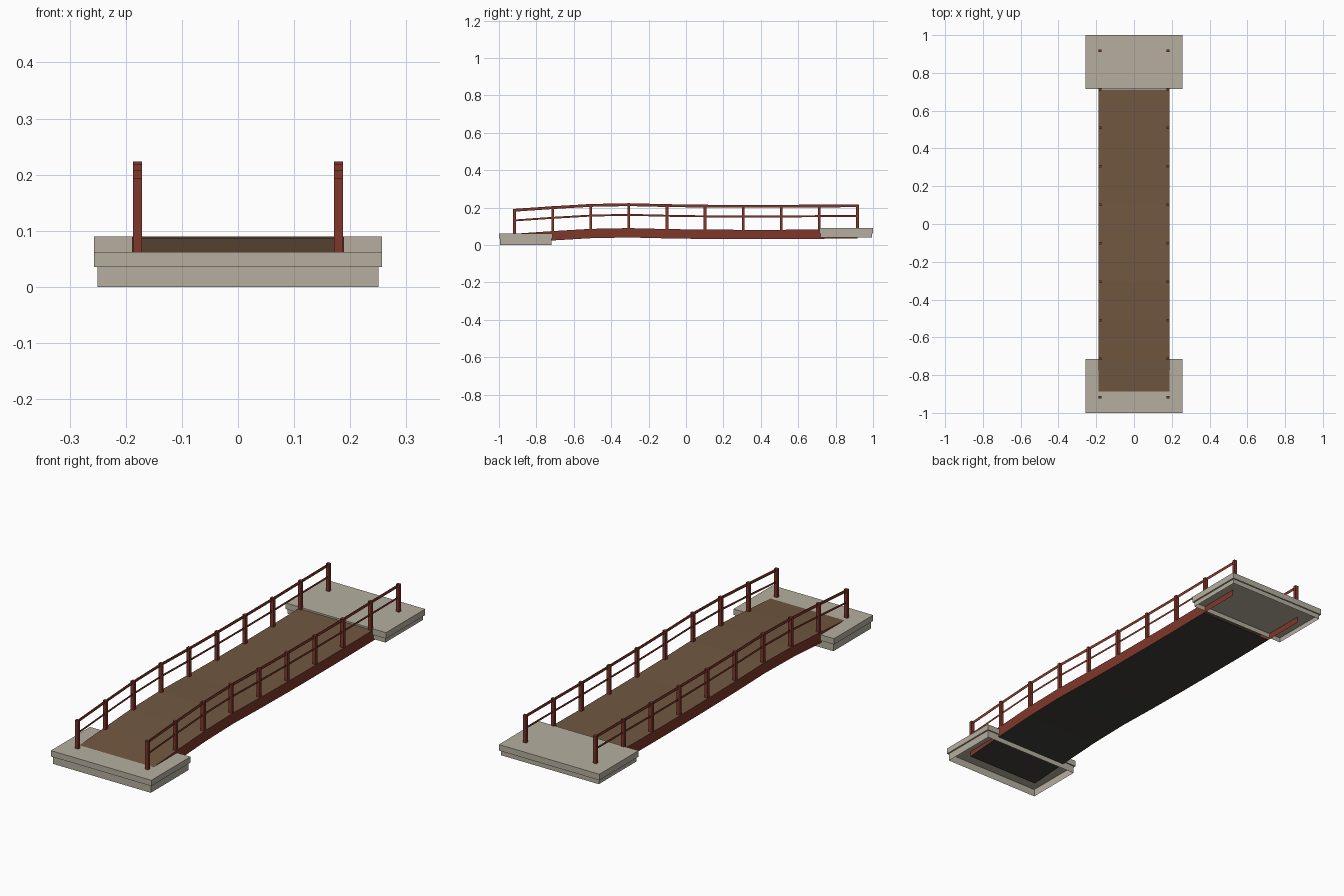
import bpy, bmesh

if "Cube" in bpy.data.objects:
    bpy.data.objects.remove(bpy.data.objects["Cube"])


def material(name, rgb):
    m = bpy.data.materials.new(name)
    m.diffuse_color = (*rgb, 1)
    m.use_nodes = True
    m.node_tree.nodes["Principled BSDF"].inputs["Base Color"].default_value = m.diffuse_color
    return m


CONCRETE = material("concrete", (0.46, 0.43, 0.345))
WOOD = material("brown_deck", (0.165, 0.096, 0.052))
RUST = material("rust_red_steel", (0.215, 0.038, 0.023))
DARK = material("dark_underside", (0.05, 0.048, 0.044))

# Post stations along the bridge and the deck height at each one
YS = [-0.917 + 1.834 * i / 9 for i in range(10)]
ZS = [0.060, 0.074, 0.086, 0.090, 0.085, 0.082, 0.081, 0.081, 0.083, 0.084]
PATH = list(zip(YS, ZS))
HALF, DEPTH = 0.189, 0.05


def finish(name, bm, mat):
    me = bpy.data.meshes.new(name)
    bm.to_mesh(me)
    bm.free()
    me.materials.append(mat)
    ob = bpy.data.objects.new(name, me)
    bpy.context.collection.objects.link(ob)
    return ob


def box(name, lo, hi, mat, open_bottom=False):
    bm = bmesh.new()
    bmesh.ops.create_cube(bm, size=1)
    for v in bm.verts:
        v.co = [lo[i] + (v.co[i] + 0.5) * (hi[i] - lo[i]) for i in range(3)]
    if open_bottom:
        bm.normal_update()
        bmesh.ops.delete(bm, geom=[f for f in bm.faces if f.normal.z < -0.5], context='FACES')
    return finish(name, bm, mat)


def strip(name, path, a, b, mat, flip=False):
    """Ribbon along the bridge between two (x, height above deck) edges."""
    bm = bmesh.new()
    rows = [[bm.verts.new((x, y, z + h)) for x, h in (a, b)] for y, z in path]
    for p, q in zip(rows, rows[1:]):
        f = bm.faces.new((p[0], p[1], q[1], q[0]))
        if flip:
            f.normal_flip()
    return finish(name, bm, mat)


# Abutments: hollow base with a slightly wider cap slab
for label, s, base, step, top in (("front", -1, 0.0, 0.035, 0.062),
                                  ("back", 1, 0.040, 0.062, 0.090)):
    y0, y1 = sorted((s * 0.72, s * 0.994))
    box(label + "_abutment_base", (-0.25, y0, base), (0.25, y1, step), CONCRETE, True)
    y0, y1 = sorted((s * 0.714, s * 1.0))
    box(label + "_abutment_cap", (-0.257, y0, step), (0.257, y1, top), CONCRETE)

# Deck surface and its dark underside
strip("deck", PATH[:-1], (-HALF, 0), (HALF, 0), WOOD, flip=False)
strip("deck_underside", PATH[:-1], (-HALF, -DEPTH), (HALF, -DEPTH), DARK, flip=True)

for label, s in (("left", -1), ("right", 1)):
    # Side beam
    strip(label + "_beam", PATH, (s * HALF, -DEPTH), (s * HALF, 0), RUST, flip=s > 0)
    # Handrail and middle rail, thin flat bars
    x = s * 0.179
    strip(label + "_handrail", PATH, (x, 0.118), (x, 0.133), RUST, flip=s > 0)
    strip(label + "_middle_rail", PATH, (x, 0.066), (x, 0.076), RUST, flip=s > 0)
    # Posts
    for i, (y, z) in enumerate(PATH):
        box(f"{label}_post_{i + 1}", (x - 0.008, y - 0.007, z - 0.004),
            (x + 0.008, y + 0.007, z + 0.133), RUST)

# Face every strip outward
for ob in bpy.data.objects:
    me = ob.data
    want = {"deck": (0, 0, 1), "deck_underside": (0, 0, -1)}.get(ob.name)
    if want is None and ("beam" in ob.name or "rail" in ob.name):
        want = (-1 if ob.name.startswith("left") else 1, 0, 0)
    if want and sum(a * b for a, b in zip(me.polygons[0].normal, want)) < 0:
        me.flip_normals()
